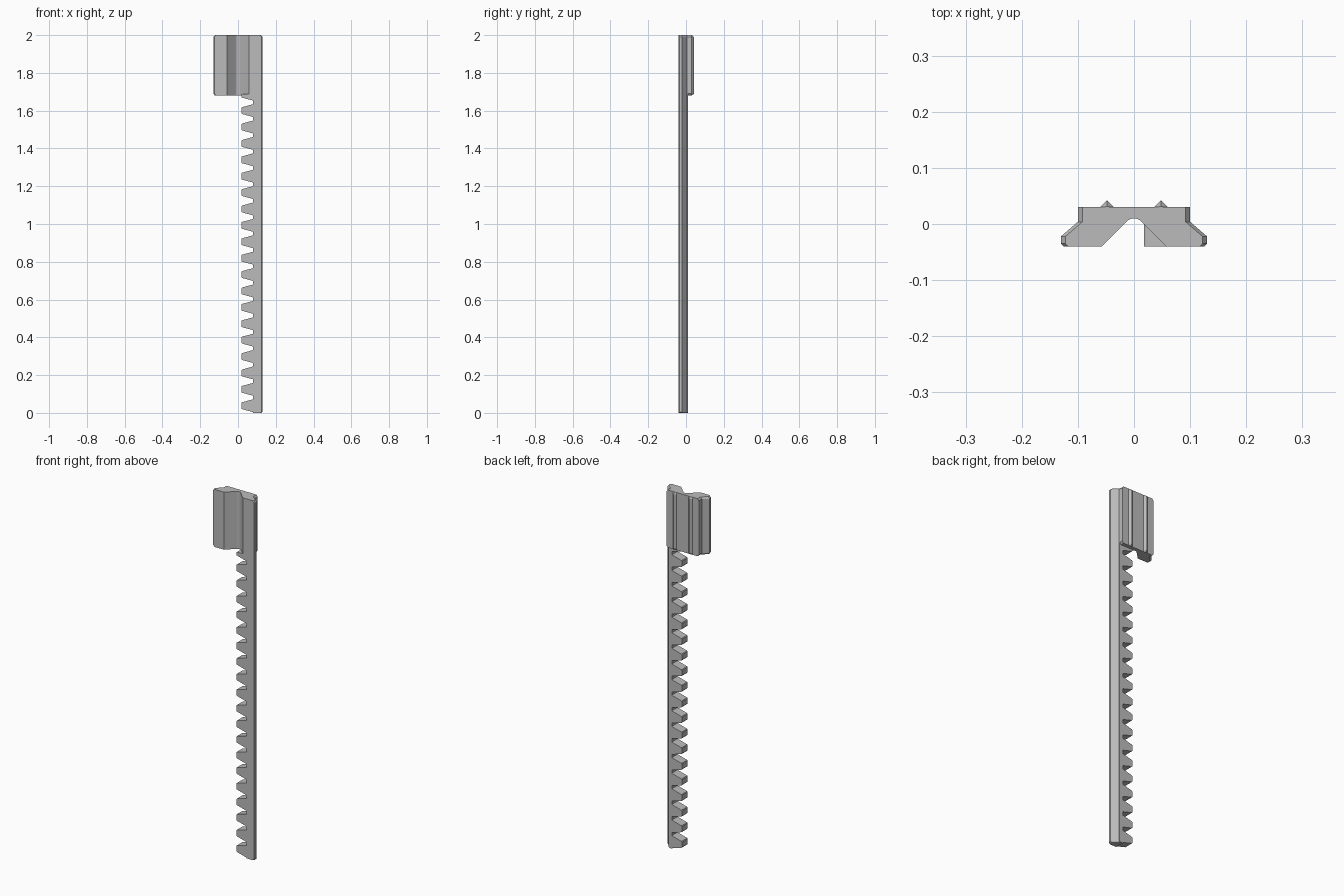
import bpy, bmesh, math

if "Cube" in bpy.data.objects:
    bpy.data.objects.remove(bpy.data.objects["Cube"], do_unlink=True)

grey = bpy.data.materials.new("plain grey")
grey.use_nodes = True
colour = (0.5, 0.5, 0.5, 1)
grey.diffuse_color = colour
grey.node_tree.nodes["Principled BSDF"].inputs["Base Color"].default_value = colour

FRONT, RACK_BACK, PLATE_BACK = -0.04, 0.01, 0.03
HEAD_BOTTOM, TOP, CHAMFER = 1.68, 2.0, 0.01
ROOT, TIP = 0.08, 0.018


def loft(bm, rings):
    """Join matching rings of points into a closed solid."""
    loops = [[bm.verts.new(p) for p in ring] for ring in rings]
    n = len(loops[0])
    for low, high in zip(loops, loops[1:]):
        for i in range(n):
            j = (i + 1) % n
            bm.faces.new((low[i], low[j], high[j], high[i]))
    bm.faces.new(loops[0][::-1])
    bm.faces.new(loops[-1])


def finish(bm, name):
    bmesh.ops.recalc_face_normals(bm, faces=bm.faces[:])
    mesh = bpy.data.meshes.new(name)
    bm.to_mesh(mesh)
    bm.free()
    mesh.materials.append(grey)
    obj = bpy.data.objects.new(name, mesh)
    bpy.context.collection.objects.link(obj)
    return obj


def outer_side(back, inset):
    """Flared outer edge, from front to back."""
    pts = [(0.125, FRONT), (0.13, -0.035), (0.13, -0.022), (0.1, 0.004), (0.1, back)]
    return [(x - inset, y) for x, y in pts]


def head_profile(inset, ridge):
    # half of the rounded groove, then the flared side, then the back ridge
    r = 0.018
    arc = [(r * math.sin(a), RACK_BACK - r * (1 - math.cos(a)))
           for a in [math.radians(45 * i / 6) for i in range(7)]]
    tx, ty = arc[-1]
    half = arc + [(tx + ty - FRONT, FRONT)] + outer_side(PLATE_BACK, inset)
    half += [(0.06, PLATE_BACK), (0.048, ridge), (0.036, PLATE_BACK)]
    return half + [(-x, y) for x, y in reversed(half[1:])]


def at(profile, z):
    return [(x, y, z) for x, y in profile]


# Head block with chamfered ends
bm = bmesh.new()
end = head_profile(0.008, PLATE_BACK + 0.001)
body = head_profile(0, 0.042)
loft(bm, [at(end, HEAD_BOTTOM), at(body, HEAD_BOTTOM + CHAMFER),
          at(body, TOP - CHAMFER), at(end, TOP)])
head = finish(bm, "head_block")

# Long bar carrying the teeth
bm = bmesh.new()


def bar_profile(inset):
    return [(ROOT, FRONT)] + outer_side(RACK_BACK, inset) + [(ROOT, RACK_BACK)]


loft(bm, [at(bar_profile(0.006), 0), at(bar_profile(0), 0.006),
          at(bar_profile(0), HEAD_BOTTOM + CHAMFER)])
finish(bm, "rack_bar")

# Row of tapered teeth, plus the part tooth under the head
bm = bmesh.new()
PITCH, FIRST = 0.0868, 0.038
for i in range(20):
    z = FIRST + i * PITCH
    outline = [(ROOT, z - 0.034), (TIP + 0.003, z - 0.018), (TIP, z - 0.014),
               (TIP, z + 0.014), (TIP + 0.003, z + 0.018), (ROOT, z + 0.034)]
    outline = [(x, min(h, HEAD_BOTTOM + 0.002 * k)) for k, (x, h) in enumerate(outline)]
    loft(bm, [[(x, y, h) for x, h in outline] for y in (FRONT, RACK_BACK)])
finish(bm, "rack_teeth")

# Smooth the groove, keep all other edges crisp
bpy.ops.object.select_all(action="DESELECT")
head.select_set(True)
bpy.context.view_layer.objects.active = head
bpy.ops.object.shade_smooth_by_angle(angle=math.radians(20))
